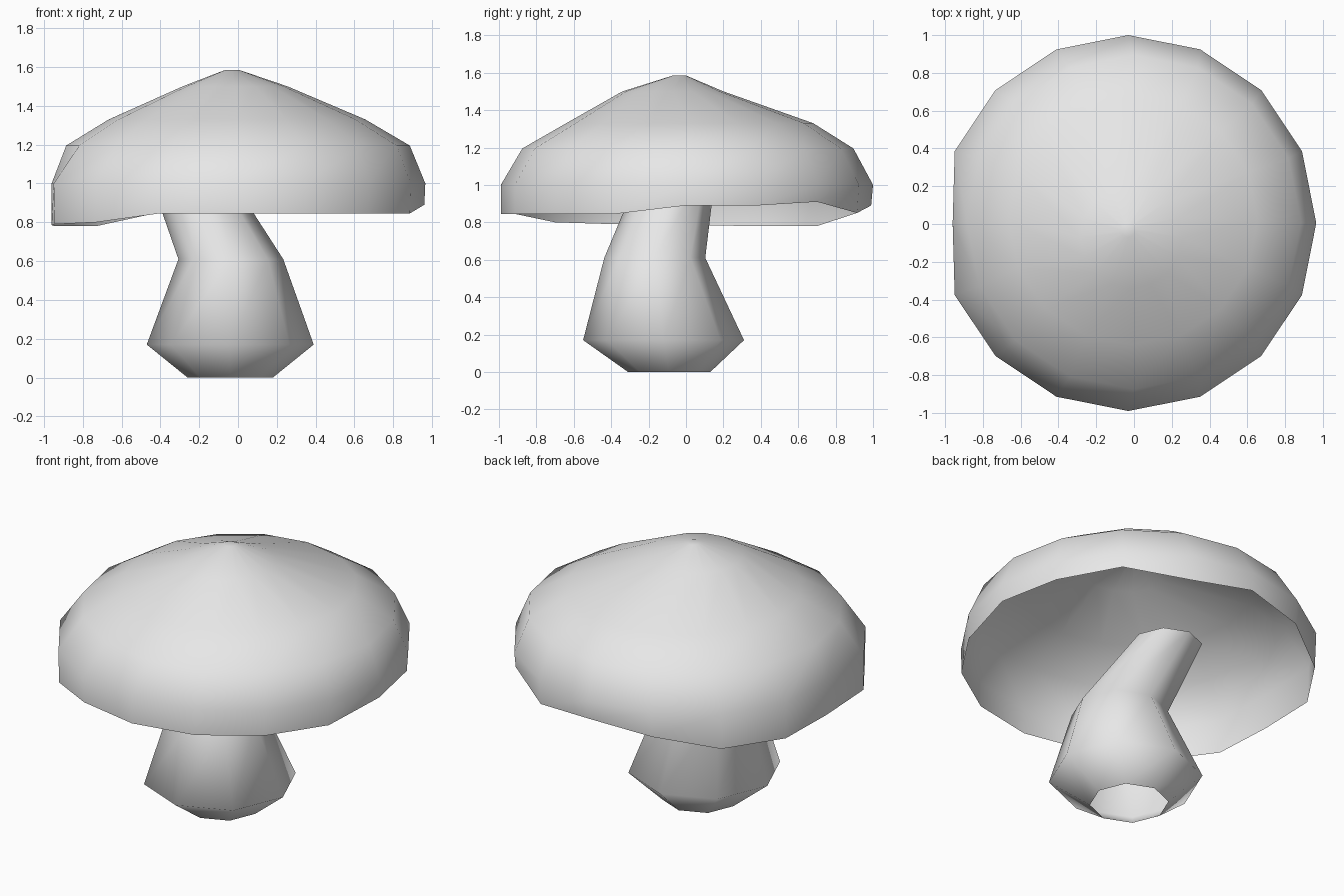
import bpy, bmesh
from math import cos, sin, tau

cube = bpy.data.objects.get("Cube")
if cube:
    bpy.data.objects.remove(cube, do_unlink=True)

grey = bpy.data.materials.new("light_grey")
grey.use_nodes = True
color = (0.8, 0.8, 0.8, 1)
grey.diffuse_color = color
grey.node_tree.nodes["Principled BSDF"].inputs["Base Color"].default_value = color


def ring(x, y, z, radius, sides):
    """Points of a horizontal circle."""
    return [(x + radius * cos(tau * i / sides), y + radius * sin(tau * i / sides), z)
            for i in range(sides)]


def loft(name, rings, close_top=False):
    """Skin a stack of rings, listed from bottom to top."""
    bm = bmesh.new()
    loops = [[bm.verts.new(p) for p in points] for points in rings]
    for low, high in zip(loops, loops[1:]):
        n = len(low)
        for i in range(n):
            j = (i + 1) % n
            bm.faces.new((low[i], low[j], high[j], high[i]))
    if close_top:
        bm.faces.new(loops[-1])
    for face in bm.faces:
        face.smooth = True
    mesh = bpy.data.meshes.new(name)
    bm.to_mesh(mesh)
    bm.free()
    mesh.materials.append(grey)
    obj = bpy.data.objects.new(name, mesh)
    bpy.context.collection.objects.link(obj)
    return obj


# Cap: an open shell with a wavy rim, slightly flattened on one side
SIDES = 16
rim_heights = [0.89, 0.89, 0.91, 0.85, 0.89, 0.85, 0.78, 0.78,
               0.785, 0.79, 0.80, 0.845, 0.845, 0.845, 0.845, 0.845]
rim = [(x, y, z) for (x, y, _), z in
       zip(ring(-0.03, 0, 0, 0.99, SIDES), rim_heights)]
cap_rings = [rim] + [ring(*r, SIDES) for r in (
    (-0.03, 0.005, 1.0, 0.995),
    (0.0, 0.01, 1.195, 0.885),
    (-0.005, 0.02, 1.33, 0.66),
    (-0.015, -0.07, 1.5, 0.27),
    (-0.03, -0.035, 1.585, 0.035))]
cap_rings = [[(max(x, -0.96), y, z) for x, y, z in points] for points in cap_rings]
loft("cap", cap_rings, close_top=True)

# Stem: a bent, open tube with a swollen foot
loft("stem", [ring(*r, 8) for r in (
    (-0.04, -0.09, 0.0, 0.22),
    (-0.04, -0.12, 0.17, 0.43),
    (-0.037, -0.167, 0.61, 0.27),
    (-0.27, -0.04, 1.08, 0.2))])
